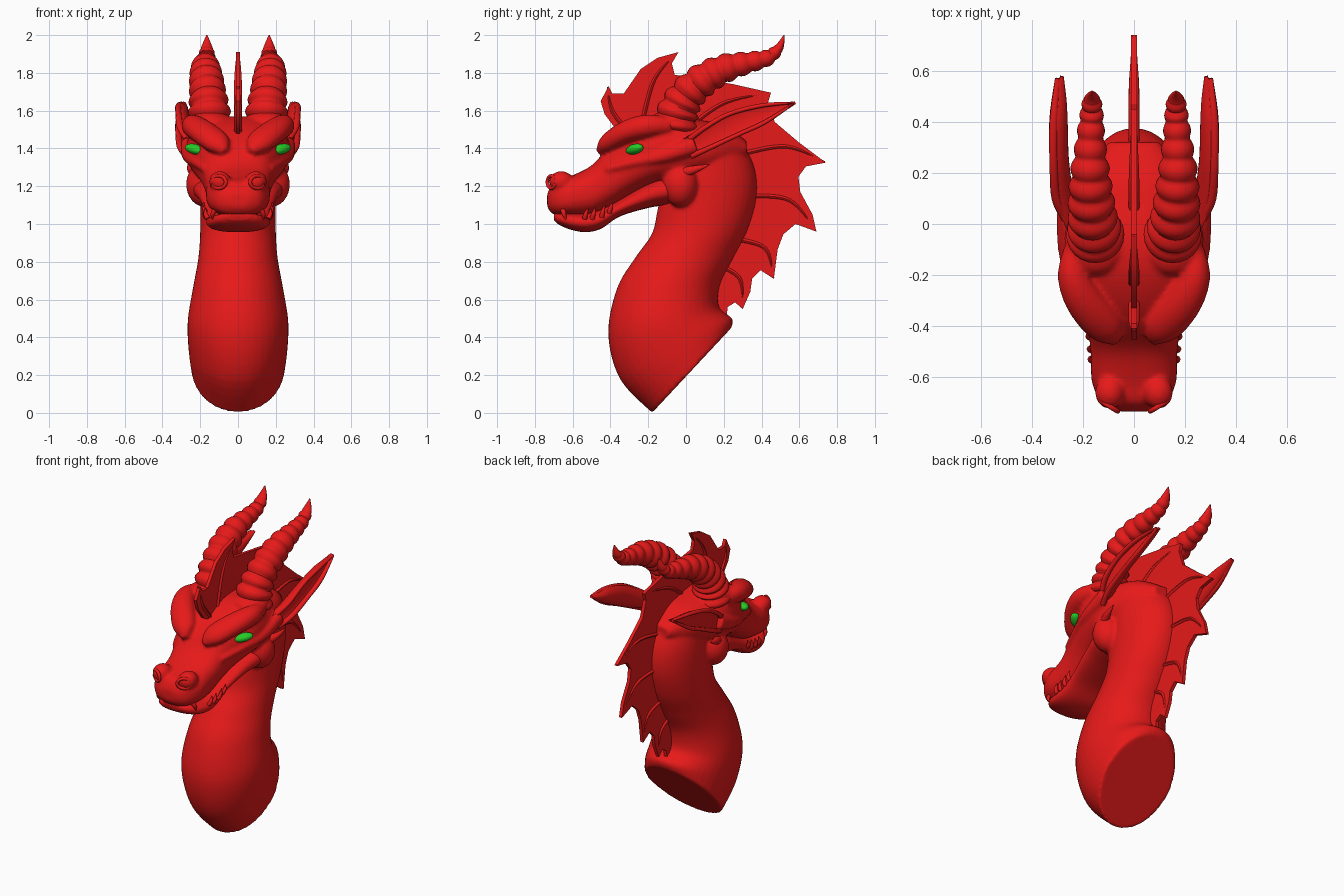
import bpy, bmesh
from math import sin, cos, pi, copysign
from mathutils import Vector, Matrix


def material(name, rgb):
    m = bpy.data.materials.new(name)
    m.diffuse_color = (*rgb, 1)
    return m


RED = material("red_skin", (0.8, 0.01, 0.01))
GREEN = material("green_eye", (0.02, 0.6, 0.02))


def spline(pts, n):
    """Catmull-Rom resampling of tuples of any length."""
    out, last = [], len(pts) - 1
    for i in range(n + 1):
        u = i / n * last
        k = min(int(u), last - 1)
        t = u - k
        quad = [pts[max(0, min(last, k + d))] for d in (-1, 0, 1, 2)]
        out.append([0.5 * (2 * b + (c - a) * t + (2 * a - 5 * b + 4 * c - d) * t * t
                           + (3 * b - a - 3 * c + d) * t ** 3) for a, b, c, d in zip(*quad)])
    return out


def skin(bm, rings):
    rows = [[bm.verts.new(p) for p in r] for r in rings]
    m = len(rows[0])
    for a, b in zip(rows, rows[1:]):
        for i in range(m):
            bm.faces.new((a[i], a[(i + 1) % m], b[(i + 1) % m], b[i]))
    bm.faces.new(rows[0])
    bm.faces.new(rows[-1])


def slab(bm, secs, n=48, seg=40, power=2.0):
    """Loft of symmetric sections (y1, z1, y2, z2, half_width)."""
    rings = []
    for y1, z1, y2, z2, w in spline(secs, n):
        ring = []
        for i in range(seg):
            a = 2 * pi * i / seg
            c = copysign(abs(cos(a)) ** (2 / power), cos(a))
            s = copysign(abs(sin(a)) ** (2 / power), sin(a))
            ring.append((w * c, (y1 + y2) / 2 + s * (y2 - y1) / 2, (z1 + z2) / 2 + s * (z2 - z1) / 2))
        rings.append(ring)
    skin(bm, rings)


def tube(bm, pts, side=1, n=24, seg=20, ripple=None, cup=None):
    """Tube through (x, y, z, radius_across, radius_up), mirrored when side is -1."""
    ps = spline(pts, n)
    rings = []
    for k, p in enumerate(ps):
        t = (Vector(ps[min(k + 1, n)][:3]) - Vector(ps[max(k - 1, 0)][:3])).normalized()
        across = (Vector((1, 0, 0)) - t * t.x).normalized()
        up = across.cross(t)
        f = ripple(k / n) if ripple else 1
        ring = []
        for i in range(seg):
            a = 2 * pi * i / seg
            c = cos(a)
            if cup is not None and c > 0:
                c *= -cup
            v = Vector(p[:3]) + across * (c * max(p[3], .002) * f) + up * (sin(a) * max(p[4], .002) * f)
            ring.append((v.x * side, v.y, v.z))
        rings.append(ring)
    skin(bm, rings)


def ball(bm, loc, size, side=1, rot=Matrix()):
    m = Matrix.Scale(side, 4, (1, 0, 0)) @ Matrix.Translation(loc) @ rot @ Matrix.Diagonal((*size, 1))
    bmesh.ops.create_uvsphere(bm, u_segments=28, v_segments=16, radius=1, matrix=m)


def finish(name, bm, mat=RED, voxel=None, angle=0.9):
    bmesh.ops.recalc_face_normals(bm, faces=bm.faces)
    me = bpy.data.meshes.new(name)
    bm.to_mesh(me)
    bm.free()
    ob = bpy.data.objects.new(name, me)
    bpy.context.collection.objects.link(ob)
    me.materials.append(mat)
    bpy.ops.object.select_all(action='DESELECT')
    ob.select_set(True)
    bpy.context.view_layer.objects.active = ob
    if voxel:
        r = ob.modifiers.new("blend", 'REMESH')
        r.mode, r.voxel_size, r.use_smooth_shade = 'VOXEL', voxel, True
        s = ob.modifiers.new("soften", 'SMOOTH')
        s.factor, s.iterations = 0.5, 5
    else:
        bpy.ops.object.shade_smooth_by_angle(angle=angle)
    return ob


# neck, skull, brows and cheeks, blended into one skin
bm = bmesh.new()
slab(bm, [(-.18, 0, .24, .45, .245), (-.35, .18, .245, .5, .262), (-.412, .42, .175, .56, .266),
          (-.365, .66, .18, .68, .237), (-.27, .82, .25, .82, .21), (-.18, .95, .33, .98, .2),
          (-.15, 1.08, .375, 1.16, .2), (-.12, 1.2, .355, 1.32, .2), (-.06, 1.3, .27, 1.45, .19),
          (-.03, 1.4, .12, 1.5, .15)])
slab(bm, [(y, a, y, b, w) for y, a, b, w in (
    (-.735, 1.09, 1.16, .06), (-.70, 1.05, 1.22, .125), (-.62, 1.04, 1.25, .165), (-.5, 1.045, 1.31, .17),
    (-.4, 1.09, 1.42, .185), (-.3, 1.15, 1.5, .22), (-.18, 1.2, 1.555, .265), (-.05, 1.22, 1.57, .27),
    (.08, 1.25, 1.55, .24), (.2, 1.3, 1.52, .19), (.32, 1.36, 1.44, .1))], power=2.5)
for s in (1, -1):
    tube(bm, [(.07, -.46, 1.38, .02, .02), (.11, -.41, 1.43, .07, .05), (.19, -.31, 1.49, .075, .06),
              (.24, -.2, 1.52, .06, .06), (.24, -.08, 1.52, .03, .04)], s)            # brow
    tube(bm, [(.17, -.42, 1.29, .02, .02), (.215, -.28, 1.325, .03, .025), (.265, -.12, 1.36, .03, .035),
              (.265, .05, 1.42, .04, .05)], s)                                        # cheekbone
    ball(bm, (.175, -.03, 1.21), (.1, .095, .12), s)                                  # jaw muscle
    ball(bm, (.095, -.66, 1.225), (.058, .065, .055), s)                              # nostril bump
    ball(bm, (.15, -.08, 1.54), (.115, .12, .06), s)                                  # horn socket
finish("head_and_neck", bm, voxel=.011)

# lower jaw: its overlap with the skull draws the mouth line
bm = bmesh.new()
slab(bm, [(y, a, y, b, w) for y, a, b, w in (
    (-.70, 1.02, 1.06, .06), (-.67, .995, 1.06, .11), (-.61, .97, 1.06, .15), (-.53, .957, 1.06, .165),
    (-.45, .975, 1.08, .17), (-.35, 1.04, 1.13, .178), (-.2, 1.085, 1.22, .21), (-.1, 1.1, 1.26, .235),
    (0, 1.11, 1.28, .24), (.05, 1.17, 1.27, .2))], power=2.4)
finish("lower_jaw", bm)

# ringed horns
bm = bmesh.new()
for s in (1, -1):
    tube(bm, [(.15, -.06, 1.5, .115, .115), (.152, -.04, 1.6, .105, .105), (.16, .01, 1.69, .093, .093),
              (.168, .1, 1.77, .085, .085), (.172, .21, 1.825, .073, .073), (.17, .33, 1.855, .055, .055),
              (.166, .43, 1.88, .044, .042), (.165, .49, 1.93, .032, .025), (.165, .52, 2.0, .003, .003)],
         s, n=110, seg=24,
         ripple=lambda u: 1 if u > .87 else .88 + .2 * abs(sin(pi * u / .87 * 11)))
finish("horns", bm)

# cupped ears with a rolled rim, and small cheek spikes below them
bm = bmesh.new()
for s in (1, -1):
    tube(bm, [(.26, -.02, 1.40, .05, .04), (.295, .1, 1.45, .06, .06), (.31, .25, 1.525, .055, .065),
              (.31, .4, 1.583, .05, .052), (.305, .5, 1.615, .04, .028), (.29, .58, 1.642, .015, .006)],
         s, seg=28, cup=.3)
    tube(bm, [(.27, .02, 1.45, .016, .016), (.305, .1, 1.51, .018, .014), (.315, .23, 1.583, .016, .012),
              (.315, .4, 1.627, .016, .012), (.3, .57, 1.642, .01, .006)], s, seg=10)
    tube(bm, [(.27, .03, 1.36, .016, .016), (.305, .13, 1.405, .018, .014), (.315, .28, 1.475, .016, .012),
              (.315, .42, 1.54, .016, .012), (.3, .57, 1.638, .01, .006)], s, seg=10)
    tube(bm, [(.22, -.02, 1.27, .03, .03), (.25, .05, 1.29, .02, .02), (.265, .125, 1.315, .002, .002)],
         s, n=8, seg=12)
finish("ears", bm)

# webbed crest along the midline
edge = [(-.37, 1.5), (-.43, 1.58), (-.452, 1.65), (-.41, 1.73), (-.39, 1.69), (-.33, 1.69), (-.24, 1.82),
        (-.15, 1.88), (-.04, 1.91), (-.075, 1.85), (-.06, 1.79), (.1, 1.765), (.25, 1.74), (.45, 1.695),
        (.435, 1.645), (.47, 1.54), (.6, 1.43), (.74, 1.325), (.635, 1.305), (.595, 1.25), (.605, 1.17),
        (.67, 1.05), (.69, .96), (.58, 1.0), (.515, .945), (.485, .865), (.465, .71), (.395, .755),
        (.35, .71), (.34, .64), (.30, .55), (.26, .585), (.22, .56), (.215, .5), (.12, .58), (.13, .75),
        (.22, .95), (.28, 1.15), (.22, 1.35), (.05, 1.42), (-.2, 1.42)]
bm = bmesh.new()
face = bm.faces.new([bm.verts.new((-.011, y, z)) for y, z in edge])
new = bmesh.ops.extrude_face_region(bm, geom=[face])["geom"]
bmesh.ops.translate(bm, vec=(.022, 0, 0), verts=[v for v in new if isinstance(v, bmesh.types.BMVert)])
finish("crest_web", bm, angle=.5)

# crest ribs: base, bend and tip in the midline plane
bm = bmesh.new()
for base, mid, tip in (((-.3, 1.48), (-.39, 1.6), (-.415, 1.725)), ((-.24, 1.5), (-.17, 1.76), (-.045, 1.907)),
                       ((.0, 1.5), (.2, 1.64), (.445, 1.693)), ((.29, 1.37), (.53, 1.41), (.735, 1.328)),
                       ((.34, 1.15), (.55, 1.125), (.688, .965)), ((.27, .92), (.42, .87), (.464, .715)),
                       ((.18, .78), (.285, .71), (.3, .555))):
    tube(bm, [(0, *base, .022, .014), (0, *mid, .02, .012), (0, *tip, .007, .004)], n=16, seg=10)
finish("crest_ribs", bm)

# nostril rims
bm = bmesh.new()
for s in (1, -1):
    rim = []
    for k in range(25):
        a = 0.5 + k / 24 * 1.75 * pi
        rim.append((.1 + .036 * cos(a), -.712 + .022 * cos(a), 1.222 + .033 * sin(a)))
    for a, b in zip(rim, rim[1:]):
        ball(bm, [(p + q) / 2 for p, q in zip(a, b)], (.011, .011, .011), s)
finish("nostril_rims", bm, voxel=.005)

# teeth
bm = bmesh.new()
for s in (1, -1):
    for x, y, z, h in ((.135, -.645, 1.06, -.05), (.172, -.53, 1.045, .05), (.175, -.49, 1.045, .055),
                       (.18, -.44, 1.055, .06), (.182, -.4, 1.075, .05)):
        tube(bm, [(x - .012, y - .006, z - h * .3, .014, .014), (x, y, z + h * .2, .011, .011),
                  (x - .002, y + .012, z + h * .8, .002, .002)], s, n=6, seg=8)
finish("teeth", bm)

# eyes
out = Vector((.62, -.78, 0)).normalized()
along = Vector((.78, .62, .22)).normalized()
up = out.cross(along).normalized()
turn = Matrix((along, up, out)).transposed().to_4x4()
bm = bmesh.new()
for s in (1, -1):
    ball(bm, (.228, -.272, 1.396), (.062, .027, .034), s, turn)
finish("eyes", bm, GREEN)
